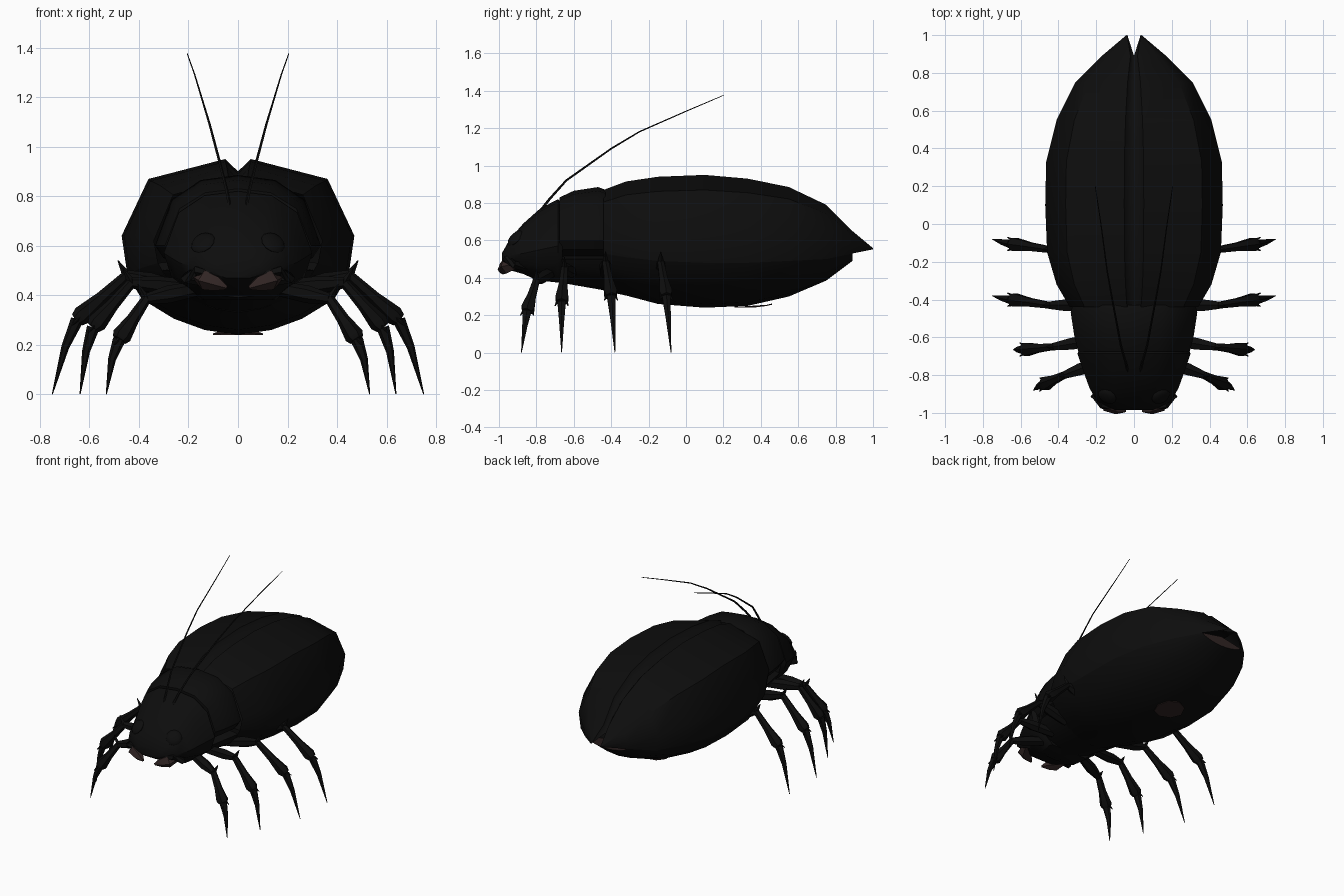
import bpy, bmesh, math
from mathutils import Vector

cube = bpy.data.objects.get("Cube")
if cube:
    bpy.data.objects.remove(cube, do_unlink=True)


def material(name, colour):
    mat = bpy.data.materials.new(name)
    mat.use_nodes = True
    mat.diffuse_color = (*colour, 1)
    shader = next(n for n in mat.node_tree.nodes if n.type == 'BSDF_PRINCIPLED')
    shader.inputs["Base Color"].default_value = (*colour, 1)
    shader.inputs["Roughness"].default_value = 0.7
    return mat


BLACK = material("shell black", (.004, .004, .004))
BROWN = material("dark brown", (.03, .018, .017))


def finish(name, bm, mats, mirror=False):
    """Turn a bmesh into a named object, optionally mirrored across x."""
    bmesh.ops.recalc_face_normals(bm, faces=bm.faces)
    mesh = bpy.data.meshes.new(name)
    bm.to_mesh(mesh)
    bm.free()
    for mat in mats:
        mesh.materials.append(mat)
    obj = bpy.data.objects.new(name, mesh)
    bpy.context.collection.objects.link(obj)
    if mirror:
        obj.modifiers.new("mirror", 'MIRROR').use_axis[0] = True
    bpy.ops.object.select_all(action='DESELECT')
    obj.select_set(True)
    bpy.context.view_layer.objects.active = obj
    bpy.ops.object.shade_smooth_by_angle(angle=math.radians(35))
    return obj


def skin(bm, rows, closed=True):
    """Bridge rows of points with quads; cap the ends of closed rows."""
    grid = [[bm.verts.new(p) for p in row] for row in rows]
    count = len(grid[0])
    for a, b in zip(grid, grid[1:]):
        for i in range(count if closed else count - 1):
            j = (i + 1) % count
            bm.faces.new((a[i], a[j], b[j], b[i]))
    if closed:
        bm.faces.new(grid[0])
        bm.faces.new(grid[-1])


def loft(stations, profile):
    """Symmetric body; each station is (y, half width, top, middle, bottom)."""
    rows = []
    for y, w, top, mid, bottom in stations:
        half = [Vector((w * u, y, mid + v * (top - mid if v > 0 else mid - bottom)))
                for u, v in profile]
        rows.append(half + [Vector((-p.x, p.y, p.z)) for p in half[-2:0:-1]])
    bm = bmesh.new()
    skin(bm, rows)
    return bm


def tube(bm, points, radii, sides=6):
    """Tapered tube along a path."""
    points = [Vector(p) for p in points]
    rows = []
    for i, (p, r) in enumerate(zip(points, radii)):
        along = points[min(i + 1, len(points) - 1)] - points[max(i - 1, 0)]
        side = along.cross(Vector((0, 1, 0))).normalized()
        other = along.cross(side).normalized()
        angles = [math.tau * k / sides for k in range(sides)]
        rows.append([p + r * (side * math.cos(a) + other * math.sin(a)) for a in angles])
    skin(bm, rows)


ROUND = [(0, 1), (.45, .93), (.8, .65), (1, 0), (.9, -.5), (.5, -1), (0, -1)]
BELLY = [(0, 1), (1, 0), (.87, -.4), (.58, -.73), (.3, -.92), (0, -1)]

# Wing cases: y, half width, top, widest height, rim height, belly height
shell = [
    (-.44, .34, .87, .62, .53, .33),
    (-.32, .41, .915, .64, .51, .305),
    (-.15, .46, .94, .64, .49, .26),
    (.1, .47, .95, .64, .48, .24),
    (.33, .465, .93, .64, .48, .25),
    (.55, .41, .885, .64, .49, .3),
    (.75, .31, .79, .61, .5, .385),
    (.89, .17, .65, .58, .53, .49),
]
rows = []
for y, w, top, mid, rim, low in shell:
    rows.append([(0, y, top - .05), (.11 * w, y, top),
                 (.77 * w, y, mid + .74 * (top - mid)), (w, y, mid), (.95 * w, y, rim)])
rows.append([(.035, 1, .557), (.036, 1, .558), (.039, 1, .557), (.04, 1, .555), (.038, 1, .552)])
bm = bmesh.new()
skin(bm, rows, closed=False)
finish("wing_cases", bm, [BLACK], mirror=True)

# Abdomen, with a brown rear end
bm = loft([(y, .95 * w, rim + .03, rim, low) for y, w, top, mid, rim, low in shell], BELLY)
bm.faces.ensure_lookup_table()
bm.faces[-1].material_index = 1
finish("abdomen", bm, [BLACK, BROWN])

# Brown belly patch
bm = bmesh.new()
bmesh.ops.create_circle(bm, cap_ends=True, segments=8, radius=.1)
for v in bm.verts:
    v.co = (v.co.x, v.co.y + .36, .246 + max(0, v.co.y - .03) * .23)
bmesh.ops.solidify(bm, geom=bm.faces[:], thickness=.006)
finish("belly_patch", bm, [BROWN])

# Thorax shield and underside
finish("thorax_shield", loft([
    (-.675, .295, .83, .6, .5), (-.6, .315, .865, .6, .5),
    (-.47, .335, .885, .6, .5), (-.43, .325, .87, .6, .5)], ROUND), [BLACK])
finish("thorax_underside", loft([
    (-.82, .2, .5, .47, .39), (-.65, .27, .55, .5, .37),
    (-.42, .31, .55, .5, .33)], BELLY), [BLACK])

# Head
finish("head", loft([
    (-.66, .28, .8, .57, .38), (-.685, .3, .82, .57, .38), (-.78, .268, .77, .55, .38),
    (-.87, .235, .69, .53, .42), (-.94, .195, .61, .52, .44),
    (-.985, .1, .53, .5, .47)], ROUND), [BLACK])

# Eyes
bm = bmesh.new()
bmesh.ops.create_uvsphere(bm, u_segments=12, v_segments=6, radius=.052)
turn = Vector((.4, -.65, .65)).to_track_quat('Z', 'Y')
for v in bm.verts:
    v.co.z *= .35
    v.co = turn @ v.co + Vector((.142, -.912, .612))
finish("eyes", bm, [BLACK], mirror=True)

# Jaws and feelers beside the mouth
bm = bmesh.new()
tube(bm, [(.16, -.9, .475), (.13, -.96, .462), (.085, -.978, .448), (.045, -.99, .43)],
     [.025, .042, .032, .008], 5)
finish("jaws", bm, [BROWN], mirror=True)
bm = bmesh.new()
tube(bm, [(.14, -.84, .46), (.21, -.92, .47), (.17, -.96, .5), (.06, -.975, .475)],
     [.03, .022, .02, .008], 5)
finish("mouth_feelers", bm, [BLACK], mirror=True)

# Antennae
bm = bmesh.new()
path = [(.03, -.8, .73), (.045, -.73, .82), (.07, -.64, .92), (.115, -.4, 1.09),
        (.142, -.25, 1.18), (.175, 0, 1.29), (.205, .2, 1.375)]
tube(bm, path, [.008, .007, .006, .005, .004, .003, .002], 5)
finish("antennae", bm, [BLACK], mirror=True)

# Legs: hip, knee, ankle, foot
legs = {
    "front_legs": [(.15, -.72, .43), (.37, -.8, .385), (.48, -.85, .22), (.532, -.88, 0)],
    "second_legs": [(.18, -.61, .43), (.43, -.65, .45), (.585, -.665, .27), (.638, -.665, 0)],
    "third_legs": [(.22, -.43, .42), (.45, -.43, .48), (.65, -.4, .3), (.75, -.38, 0)],
    "rear_legs": [(.25, -.13, .4), (.45, -.135, .48), (.65, -.105, .3), (.75, -.08, 0)],
}
for name, joints in legs.items():
    hip, knee, ankle, foot = map(Vector, joints)
    bm = bmesh.new()
    tube(bm, [hip, hip.lerp(knee, .6), knee], [.03, .036, .022])
    tube(bm, [knee, knee.lerp(ankle, .5), knee.lerp(ankle, .9), ankle],
         [.02, .026, .04, .03])
    tube(bm, [ankle, ankle.lerp(foot, .4) + Vector((.008, 0, .01)), foot], [.026, .016, .002])
    # Thorns at the knee and ankle
    tube(bm, [knee, knee + Vector((.035, 0, .06))], [.018, .002], 4)
    for side in (-1, 1):
        tip = ankle + Vector((.02, side * .035, -.02))
        tube(bm, [knee.lerp(ankle, .7), tip], [.018, .003], 4)
    finish(name, bm, [BLACK], mirror=True)
